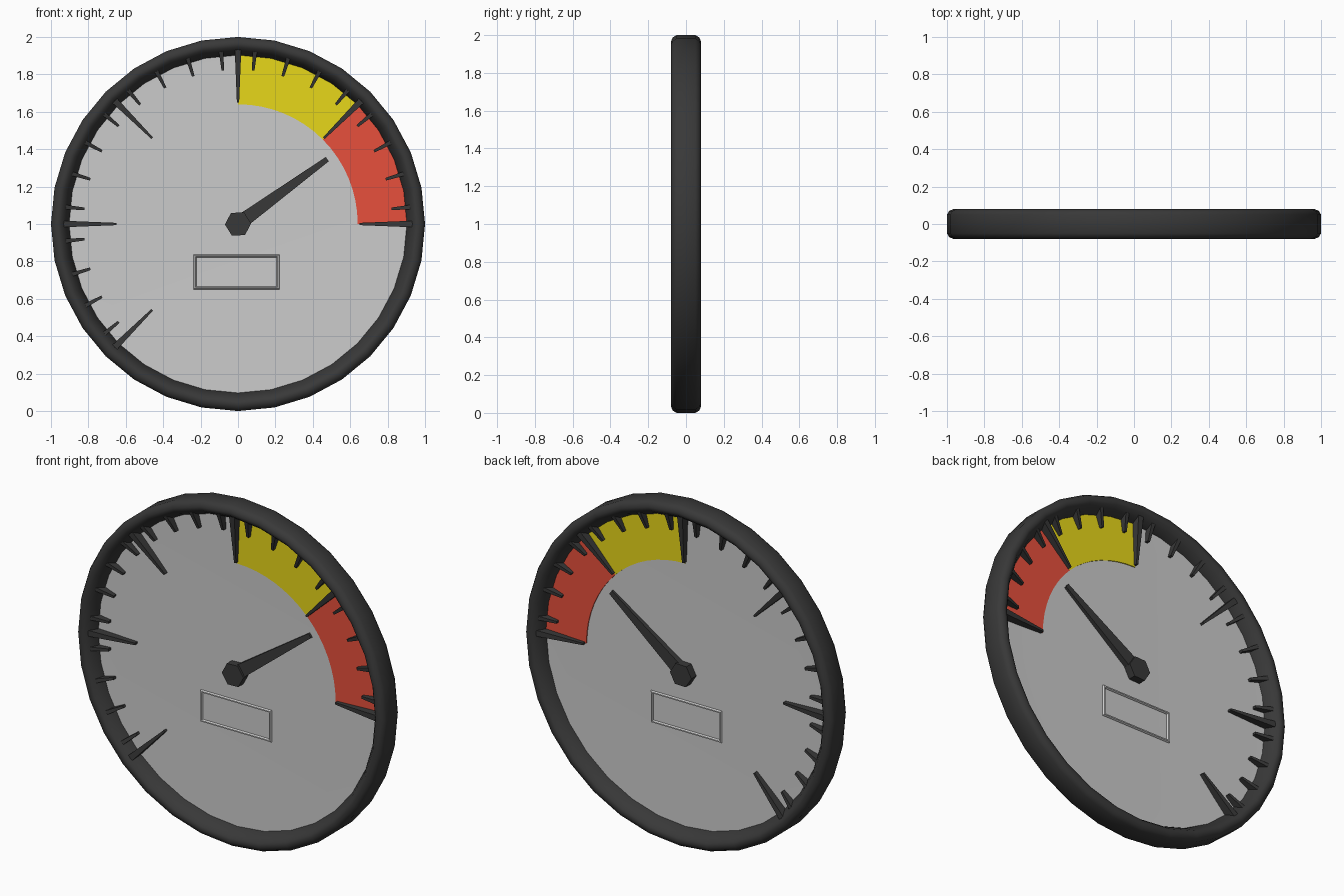
import bpy, bmesh
from math import sin, cos, radians, pi

if "Cube" in bpy.data.objects:
    bpy.data.objects.remove(bpy.data.objects["Cube"])

SIDES = 32


def material(name, rgb):
    m = bpy.data.materials.new(name)
    m.diffuse_color = (*rgb, 1)
    m.use_nodes = True
    m.node_tree.nodes["Principled BSDF"].inputs["Base Color"].default_value = m.diffuse_color
    return m


BLACK = material("black", (0.04, 0.04, 0.04))
YELLOW = material("yellow", (0.8, 0.68, 0.01))
RED = material("red", (0.8, 0.08, 0.045))


def polar(r, a, y):
    """Point on the gauge: radius and angle about the hub, depth y."""
    return (r * cos(a), y, 1 + r * sin(a))


def finish(name, bm, mat=None, smooth=None):
    bmesh.ops.remove_doubles(bm, verts=bm.verts, dist=1e-5)
    bmesh.ops.recalc_face_normals(bm, faces=bm.faces)
    me = bpy.data.meshes.new(name)
    bm.to_mesh(me)
    bm.free()
    ob = bpy.data.objects.new(name, me)
    bpy.context.collection.objects.link(ob)
    if mat:
        me.materials.append(mat)
    if smooth:
        bpy.ops.object.select_all(action='DESELECT')
        bpy.context.view_layer.objects.active = ob
        ob.select_set(True)
        bpy.ops.object.shade_smooth_by_angle(angle=radians(smooth))
    return ob


def lathe(bm, profile, closed):
    """Revolve (radius, y) points about the hub axis."""
    rings = [[bm.verts.new(polar(r, 2 * pi * i / SIDES, y)) for r, y in profile]
             for i in range(SIDES)]
    n = len(profile)
    for i in range(SIDES):
        a, b = rings[i], rings[(i + 1) % SIDES]
        for j in range(n if closed else n - 1):
            k = (j + 1) % n
            bm.faces.new((a[j], b[j], b[k], a[k]))
    return rings


def bar(bm, angle, r0, w0, d0, r1, w1, d1):
    """Tapered radial bar; w = half width, d = half depth at each end."""
    c, s = cos(angle), sin(angle)
    ends = []
    for r, w, d in ((r0, w0, d0), (r1, w1, d1)):
        ends.append([bm.verts.new((r * c - t * w * s, y * d, 1 + r * s + t * w * c))
                     for t, y in ((-1, -1), (1, -1), (1, 1), (-1, 1))])
    a, b = ends
    bm.faces.new(a)
    bm.faces.new(b)
    for j in range(4):
        k = (j + 1) % 4
        bm.faces.new((a[j], a[k], b[k], b[j]))


# Rounded outer ring, symmetric front to back
half = [(1.0, 0.05), (0.988, 0.07), (0.965, 0.08), (0.945, 0.074), (0.925, 0.05), (0.903, 0.01)]
bm = bmesh.new()
lathe(bm, half + [(r, -y) for r, y in reversed(half)], True)
finish("outer_ring", bm, BLACK, 50)

# Thin dial plate, visible from both sides
bm = bmesh.new()
rings = lathe(bm, [(0.8, -0.004), (0.93, -0.006), (0.93, 0.006), (0.8, 0.004)], False)
for j in (0, 3):
    bm.faces.new([r[j] for r in rings])
finish("dial_plate", bm, None, 40)


# Coloured warning bands
def band(name, start, end, mat, steps=8):
    bm = bmesh.new()
    rows = []
    for i in range(steps + 1):
        a = radians(start + (end - start) * i / steps)
        rows.append([bm.verts.new(polar(r, a, y)) for r, y in
                     ((0.64, -0.009), (0.907, -0.009), (0.907, 0.009), (0.64, 0.009))])
    for a, b in zip(rows, rows[1:]):
        for j in range(4):
            k = (j + 1) % 4
            bm.faces.new((a[j], a[k], b[k], b[j]))
    bm.faces.new(rows[0])
    bm.faces.new(rows[-1])
    finish(name, bm, mat)


band("yellow_band", 45, 90, YELLOW)
band("red_band", 0, 45, RED)

# Long tapered marks every 45 degrees
bm = bmesh.new()
for i in range(6):
    bar(bm, radians(45 * i), 0.65, 0.006, 0.028, 0.945, 0.018, 0.06)
finish("major_marks", bm, BLACK)

# Short marks between them
bm = bmesh.new()
for i in range(20):
    bar(bm, radians(5.625 + 11.25 * i), 0.825, 0.007, 0.028, 0.935, 0.012, 0.058)
finish("minor_marks", bm, BLACK)

# Tapered needle
bm = bmesh.new()
bar(bm, radians(36), 0.0, 0.04, 0.04, 0.59, 0.014, 0.018)
finish("needle", bm, BLACK)

# Six-sided hub
bm = bmesh.new()
ends = [[bm.verts.new(polar(0.07, radians(60 * i + 2), y)) for i in range(6)]
        for y in (-0.05, 0.05)]
for e in ends:
    bm.faces.new(e)
for i in range(6):
    k = (i + 1) % 6
    bm.faces.new((ends[0][i], ends[0][k], ends[1][k], ends[1][i]))
finish("needle_hub", bm, BLACK)

# Raised rectangular window frame, mitred corners with a bevelled section
bm = bmesh.new()
section = [(0, -0.008), (0.004, -0.015), (0.011, -0.015), (0.015, -0.008),
           (0.015, 0.008), (0.011, 0.015), (0.004, 0.015), (0, 0.008)]
corners = []
for sx, sz in ((-1, -1), (1, -1), (1, 1), (-1, 1)):
    corners.append([bm.verts.new((-0.008 + sx * (0.23 - o), y, 0.743 + sz * (0.093 - o)))
                    for o, y in section])
for i in range(4):
    a, b = corners[i], corners[(i + 1) % 4]
    for j in range(8):
        k = (j + 1) % 8
        bm.faces.new((a[j], b[j], b[k], a[k]))
finish("window_frame", bm)
